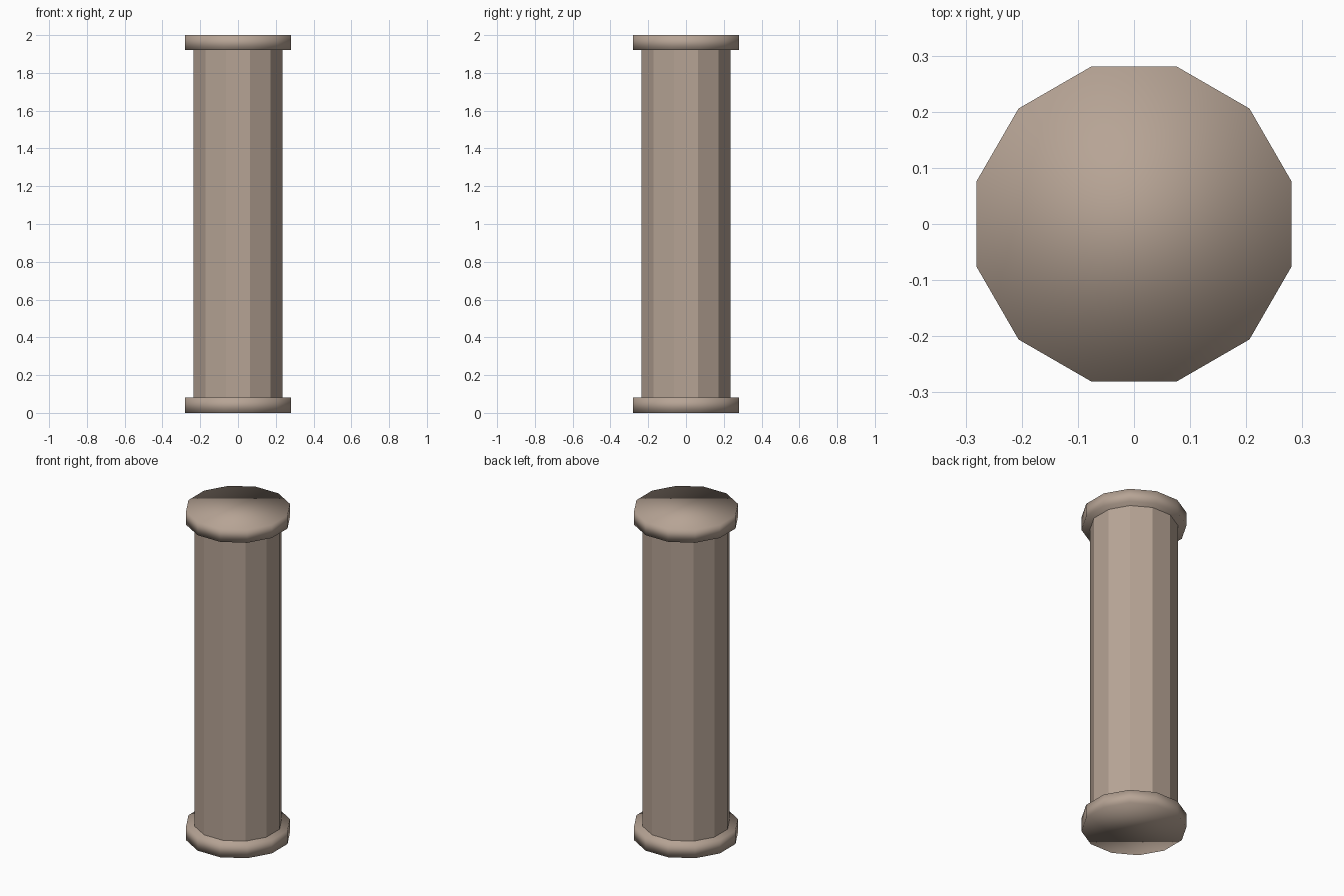
import bpy, math

if "Cube" in bpy.data.objects:
    bpy.data.objects.remove(bpy.data.objects["Cube"])

stone = bpy.data.materials.new("warm_stone")
stone.diffuse_color = (0.47, 0.37, 0.30, 1)
stone.use_nodes = True
stone.node_tree.nodes["Principled BSDF"].inputs["Base Color"].default_value = stone.diffuse_color

SIDES = 12


def prism(name, radius, z0, z1, smooth):
    bpy.ops.mesh.primitive_cylinder_add(
        vertices=SIDES, radius=radius, depth=z1 - z0,
        location=(0, 0, (z0 + z1) / 2),
        rotation=(0, 0, math.pi / SIDES))
    ob = bpy.context.object
    ob.name = name
    ob.data.materials.append(stone)
    if smooth:
        bpy.ops.object.shade_smooth()
    else:
        bpy.ops.object.shade_flat()
    return ob


# faceted shaft between two softly shaded slabs
prism("shaft", 0.244, 0.08, 1.92, False)
prism("base_slab", 0.291, 0.0, 0.082, True)
prism("top_slab", 0.291, 1.92, 2.0, True)
